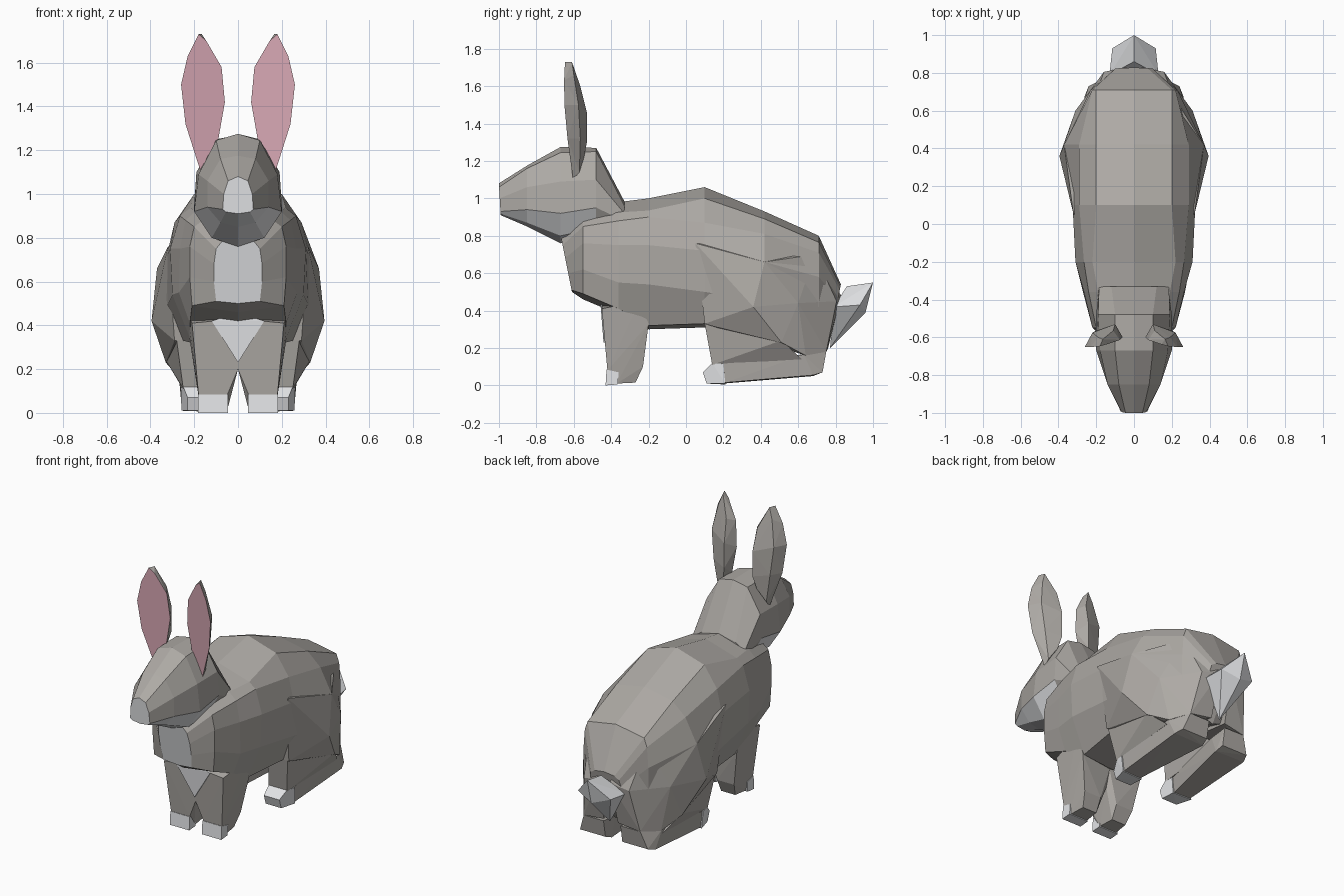
import bpy, bmesh


def material(name, rgb):
    m = bpy.data.materials.new(name)
    m.diffuse_color = (*rgb, 1)
    return m


FUR = material("grey fur", (0.42, 0.40, 0.375))
WHITE = material("white fur", (0.80, 0.81, 0.83))
PINK = material("pink inner ear", (0.72, 0.41, 0.48))


def finish(name, bm, mats, rule=None):
    bmesh.ops.recalc_face_normals(bm, faces=bm.faces[:])
    bm.normal_update()
    for f in bm.faces:
        if rule and rule(f.normal, f.calc_center_median()):
            f.material_index = 1
    me = bpy.data.meshes.new(name)
    bm.to_mesh(me)
    bm.free()
    for m in mats:
        me.materials.append(m)
    ob = bpy.data.objects.new(name, me)
    bpy.context.collection.objects.link(ob)
    return ob


def loft(name, sections, mats, rule=None):
    """Symmetric skin over sections (y, tilt, half outline from top to bottom)."""
    bm = bmesh.new()
    rings = []
    for y, tilt, half in sections:
        full = half + [(-x, z) for x, z in half[-2:0:-1]]
        rings.append([bm.verts.new((x, y + tilt * (z - 0.65), z)) for x, z in full])
    n = len(rings[0])
    for a, b in zip(rings, rings[1:]):
        for i in range(n):
            j = (i + 1) % n
            bm.faces.new((a[i], a[j], b[j], b[i]))
    bm.faces.new(rings[0])
    bm.faces.new(rings[-1])
    return finish(name, bm, mats, rule)


def hull(name, pts, mats, rule=None, mirror=True):
    """Faceted convex solid, mirrored across x = 0 when paired."""
    bm = bmesh.new()
    for p in pts:
        bm.verts.new(p)
    res = bmesh.ops.convex_hull(bm, input=bm.verts[:])
    spare = {g for g in res["geom_interior"] + res["geom_unused"]
             if isinstance(g, bmesh.types.BMVert)}
    bmesh.ops.delete(bm, geom=list(spare), context='VERTS')
    ob = finish(name, bm, mats, rule)
    if mirror:
        ob.modifiers.new("mirror", 'MIRROR').use_mirror_merge = False
    return ob


# Torso, with white chest front
loft("body", [
    (-0.64, -0.2, [(0, .80), (.06, .80), (.10, .75), (.11, .68), (.11, .60), (.10, .51), (0, .50)]),
    (-0.55, 0, [(0, .92), (.12, .91), (.20, .85), (.22, .76), (.22, .62), (.21, .49), (0, .46)]),
    (-0.36, 0, [(0, .98), (.19, .925), (.24, .88), (.265, .75), (.27, .55), (.22, .41), (0, .38)]),
    (-0.20, 0, [(0, 1.0), (.22, .935), (.265, .90), (.31, .75), (.30, .54), (.21, .32), (0, .30)]),
    (0.10, 0, [(0, 1.06), (.20, 1.0), (.29, .87), (.325, .72), (.32, .50), (.25, .33), (0, .31)]),
    (0.42, 0, [(0, .93), (.20, .89), (.29, .81), (.37, .66), (.35, .45), (.25, .30), (0, .29)]),
    (0.71, 0, [(0, .80), (.20, .765), (.22, .71), (.23, .58), (.23, .42), (.17, .26), (0, .20)]),
    (0.85, .2, [(0, .54), (.07, .53), (.10, .51), (.11, .46), (.10, .41), (.05, .34), (0, .32)]),
], [FUR, WHITE], lambda n, c: c.y < -.61 and n.y < -.8)

# Head, with white nose tip and chin
loft("head", [
    (-.975, -.06, [(0, 1.08), (.045, 1.06), (.065, 1.0), (.07, .93), (.055, .918), (0, .91)]),
    (-.85, 0, [(0, 1.175), (.08, 1.16), (.14, 1.06), (.14, .94), (.08, .87), (0, .85)]),
    (-.67, 0, [(0, 1.275), (.10, 1.245), (.18, 1.09), (.20, .92), (.12, .80), (0, .76)]),
    (-.48, 0, [(0, 1.27), (.10, 1.25), (.19, 1.10), (.20, .95), (.14, .84), (0, .78)]),
    (-.33, 0, [(0, .985), (.12, .96), (.185, .92), (.18, .88), (.13, .80), (0, .70)]),
], [FUR, WHITE], lambda n, c: n.y < -.95 or (n.z < -.45 and c.y < -.55))

# Ears, with pink flat front
outline = [(.18, 1.73), (.23, 1.63), (.26, 1.50), (.24, 1.32), (.17, 1.10),
           (.09, 1.25), (.06, 1.42), (.075, 1.58), (.145, 1.70)]
hull("ears", [(x, -.572 - .225 * x - .065 * (z - 1.2), z) for x, z in outline]
     + [(.12, -.545, 1.22), (.17, -.57, 1.14), (.10, -.53, 1.30), (.10, -.53, 1.46),
        (.20, -.565, 1.32), (.22, -.575, 1.50), (.11, -.565, 1.60), (.19, -.60, 1.66),
        (.165, -.61, 1.73)],
     [FUR, PINK], lambda n, c: n.y < -.7)

# Front legs, paws and white bib
hull("front_legs", [
    (0, -.45, .43), (.21, -.45, .41), (0, -.22, .31), (.22, -.20, .33), (.23, -.25, .45),
    (0, -.43, .20), (0, -.25, .20), (.05, -.42, .08), (.18, -.42, .08),
    (.05, -.37, .01), (.17, -.37, .01), (.06, -.27, .015), (.16, -.27, .015),
    (.06, -.23, .10), (.18, -.23, .10)], [FUR])
hull("front_paws", [(x, y, z) for x in (.045, .182) for y, z in
                    ((-.43, 0), (-.425, .085), (-.36, .07), (-.365, .005))], [WHITE])
hull("bib", [(x, y, z) for y in (-.456, -.448) for x, z in
             ((-.12, .42), (.12, .42), (0, .46))]
     + [(0, -.441, .23), (0, -.432, .23)], [WHITE], mirror=False)

# Hind thighs
hull("haunches", [
    (.32, .05, .76), (.37, .42, .66), (.395, .36, .42), (.20, .69, .70),
    (.16, .805, .45), (.31, .60, .44), (.20, .75, .18), (.27, .64, .16),
    (.33, .51, .23), (.29, .10, .33), (.12, .10, .33), (.06, .70, .65),
    (.04, .83, .48), (.05, .76, .20)], [FUR])

# Shins and feet with white toes
hull("shins", [(.28, .10, .33), (.14, .10, .33), (.25, .14, .11), (.12, .14, .11),
               (.33, .51, .24), (.12, .51, .24), (.27, .62, .14), (.10, .62, .14)], [FUR])
hull("hind_feet", [
    (.13, .17, .115), (.255, .19, .115), (.13, .20, .01), (.25, .21, .015),
    (.27, .63, .165), (.06, .63, .165), (.26, .68, .055), (.05, .68, .05),
    (.24, .73, .07), (.06, .73, .07), (.20, .75, .18), (.06, .75, .18)], [FUR])
hull("hind_toes", [
    (.12, .09, .07), (.23, .09, .07), (.12, .11, .01), (.23, .11, .01),
    (.12, .14, .12), (.25, .14, .12), (.12, .20, .118), (.262, .20, .115),
    (.12, .21, .005), (.258, .21, .01)], [WHITE])

# Tail
hull("tail", [(s * x, y, z) for s in (-1, 1) for x, y, z in
              ((.13, .79, .42), (.115, .93, .43))]
     + [(0, 1.0, .55), (0, .86, .53), (0, .96, .39), (0, .77, .20)], [WHITE], mirror=False)
